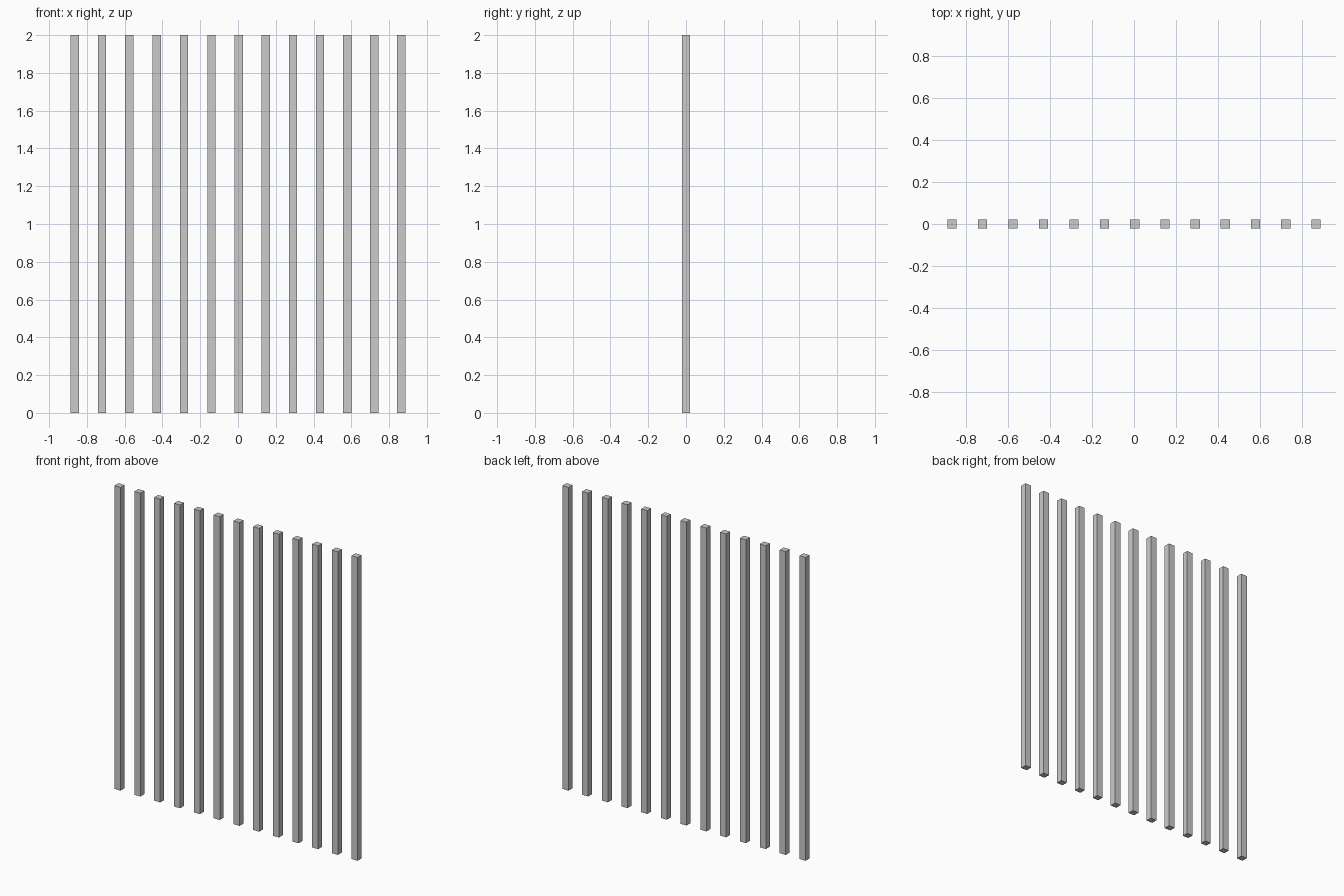
import bpy

if "Cube" in bpy.data.objects:
    bpy.data.objects.remove(bpy.data.objects["Cube"])

WIDTH, DEPTH, HEIGHT = 0.044, 0.041, 2.0
END_X = 0.8645      # centre of the outermost bars
MIDDLE_X = 0.004    # middle bar sits slightly off centre
SIDE_COUNT = 6      # bars on each side of the middle one


def make_bar(x, index):
    bpy.ops.mesh.primitive_cube_add(size=1, location=(x, 0, HEIGHT / 2))
    bar = bpy.context.object
    bar.name = f"vertical_bar_{index:02d}"
    bar.scale = (WIDTH, DEPTH, HEIGHT)
    bpy.ops.object.transform_apply(location=False, rotation=False, scale=True)


# Row of square upright bars, evenly spaced on each side of the middle bar
for i in range(-SIDE_COUNT, SIDE_COUNT + 1):
    end = END_X if i > 0 else -END_X
    x = MIDDLE_X + (end - MIDDLE_X) * abs(i) / SIDE_COUNT
    make_bar(x, i + SIDE_COUNT + 1)
